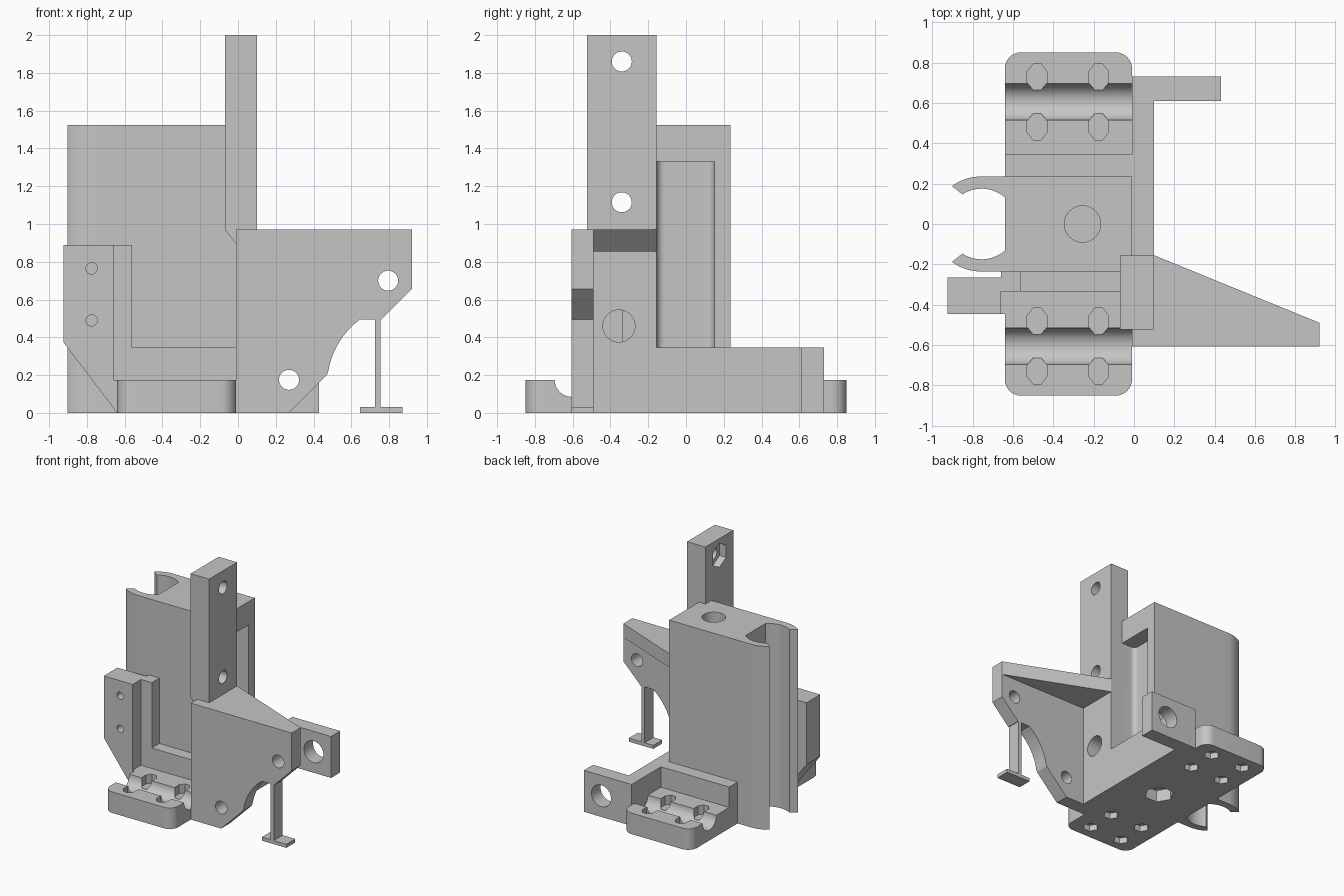
import bpy, bmesh, math
from mathutils import Vector

cube = bpy.data.objects.get("Cube")
if cube:
    bpy.data.objects.remove(cube, do_unlink=True)

grey = bpy.data.materials.new("light_grey")
grey.use_nodes = True
colour = (0.56, 0.56, 0.56, 1)
grey.diffuse_color = colour
grey.node_tree.nodes["Principled BSDF"].inputs["Base Color"].default_value = colour


def prism(name, pts, axis, lo, hi):
    """Extrude a closed 2D profile along an axis from lo to hi."""
    place = {"x": lambda p, h: (h, p[0], p[1]),
             "y": lambda p, h: (p[0], h, p[1]),
             "z": lambda p, h: (p[0], p[1], h)}[axis]
    bm = bmesh.new()
    face = bm.faces.new([bm.verts.new(place(p, lo)) for p in pts])
    ext = bmesh.ops.extrude_face_region(bm, geom=[face])
    shift = Vector(place((0, 0), hi - lo))
    bmesh.ops.translate(bm, vec=shift, verts=[g for g in ext["geom"] if isinstance(g, bmesh.types.BMVert)])
    bmesh.ops.recalc_face_normals(bm, faces=bm.faces)
    mesh = bpy.data.meshes.new(name)
    bm.to_mesh(mesh)
    bm.free()
    mesh.materials.append(grey)
    obj = bpy.data.objects.new(name, mesh)
    bpy.context.collection.objects.link(obj)
    return obj


def arc(cx, cy, r, a0, a1, n=12):
    return [(cx + r * math.cos(math.radians(a0 + (a1 - a0) * i / n)),
             cy + r * math.sin(math.radians(a0 + (a1 - a0) * i / n))) for i in range(n + 1)]


def ngon(cx, cy, r, n=32, turn=0, sx=1):
    return [(cx + sx * r * math.cos(turn + math.tau * i / n),
             cy + r * math.sin(turn + math.tau * i / n)) for i in range(n)]


def rect(x0, x1, y0, y1):
    return [(x0, y0), (x1, y0), (x1, y1), (x0, y1)]


def rounded(x0, x1, y0, y1, r):
    return (arc(x1 - r, y1 - r, r, 0, 90, 8) + arc(x0 + r, y1 - r, r, 90, 180, 8)
            + arc(x0 + r, y0 + r, r, 180, 270, 8) + arc(x1 - r, y0 + r, r, 270, 360, 8))


def cut(obj, pts, axis, lo, hi):
    """Subtract a prism from an object."""
    tool = prism("cutter", pts, axis, lo, hi)
    tool.hide_render = True
    mod = obj.modifiers.new("cut", "BOOLEAN")
    mod.operation = "DIFFERENCE"
    mod.solver = "EXACT"
    mod.object = tool
    bpy.context.view_layer.objects.active = obj
    bpy.ops.object.modifier_apply(modifier=mod.name)
    bpy.data.objects.remove(tool, do_unlink=True)


parts = []


def part(*args):
    obj = prism(*args)
    parts.append(obj)
    return obj


X0, X1 = -0.64, -0.01      # main body width

# Base flange with rod grooves, tie pockets and nut pockets
base = part("base_flange", rounded(X0, X1, -0.85, 0.85, 0.08), "z", 0, 0.175)
for s in (-1, 1):
    cut(base, ngon(s * 0.605, 0.175, 0.09, 48), "x", -0.8, 0.2)
    for x in (-0.48, -0.175):
        for y in (0.728, 0.482):
            cut(base, ngon(x, s * y, 0.07, 8, math.pi / 8, 0.76), "z", 0.1, 0.3)
            cut(base, ngon(x, s * y, 0.06, 6), "z", -0.1, 0.05)
cut(base, ngon(-0.255, 0, 0.115, 6), "z", -0.1, 0.1)

# Central block with a vertical bore and a rounded side recess
block = part("main_block", rect(X0, X1, -0.235, 0.235), "z", 0.175, 1.525)
cut(block, ngon(-0.255, 0, 0.09), "z", 0.3, 1.7)
cut(block, rounded(-0.14, 0.2, -0.155, 0.15, 0.04), "z", 0.345, 1.33)

# Steps in front of and behind the block
part("back_step", rect(X0, X1, 0.235, 0.345), "z", 0.175, 0.345)
part("front_step", rect(-0.56, X1, -0.335, -0.235), "z", 0.175, 0.345)

# Curved clip arms
arm = ([(X0, 0.235)] + arc(-0.76, 0, 0.235, 90, 127, 8)
       + arc(-0.755, 0, 0.175, 123, 49, 14))
for name, s in (("back_clip_arm", 1), ("front_clip_arm", -1)):
    part(name, [(x, s * y) for x, y in arm], "z", 0, 1.525)

# Side bracket with two screw holes
part("bracket_post", rect(-0.66, -0.56, -0.335, -0.235), "z", 0.175, 0.89)
bracket = part("side_bracket", [(-0.925, 0.375), (-0.64, 0), (-0.64, 0.175), (-0.66, 0.175),
                                (-0.66, 0.89), (-0.925, 0.89)], "y", -0.445, -0.265)
for z in (0.765, 0.49):
    cut(bracket, ngon(-0.775, z, 0.03, 20), "y", -0.6, -0.1)

# Side plate, tall at the front and low behind
side = part("side_plate", [(-0.49, 0), (0.61, 0), (0.61, 0.345), (-0.155, 0.345),
                           (-0.155, 0.97), (-0.49, 0.97)], "x", X1, 0.1)
cut(side, ngon(-0.355, 0.46, 0.085), "x", -0.2, 0.3)

# Rear tab with a large hole
tab = part("rear_tab", rect(X1, 0.43, 0, 0.345), "y", 0.61, 0.73)
cut(tab, ngon(0.27, 0.175, 0.09), "y", 0.5, 0.9)

# Front arm plate with two holes
front = part("front_arm", [(X1, 0), (0.27, 0), (0.47, 0.2)]
             + arc(0.9, 0.15, 0.428, 170, 126.5, 10)
             + [(0.76, 0.495), (0.92, 0.655), (0.92, 0.97), (X1, 0.97)], "y", -0.607, -0.49)
for x, z in ((0.27, 0.175), (0.795, 0.7)):
    cut(front, ngon(x, z, 0.053), "y", -0.8, -0.3)

# Triangular gusset joining the side plate and arm
part("gusset", [(0.1, -0.155), (0.1, -0.49), (0.92, -0.49)], "z", 0.855, 0.97)

# Support leg below the arm
part("support_leg", [(0.645, 0), (0.87, 0), (0.87, 0.03), (0.755, 0.03), (0.755, 0.495),
                     (0.725, 0.495), (0.725, 0.03), (0.645, 0.03)], "y", -0.607, -0.49)

# Upright with screw holes and hexagonal nut recesses
upright = part("upright", [(-0.07, 0.97), (X1, 0.895), (X1, 0.97), (0.1, 0.97), (0.1, 2), (-0.07, 2)],
               "y", -0.523, -0.155)
for z in (1.86, 1.115):
    cut(upright, ngon(-0.34, z, 0.053), "x", -0.3, 0.3)
    cut(upright, ngon(-0.34, z, 0.1, 6, math.pi / 6), "x", -0.3, -0.01)

# Smooth the curved walls, keep edges sharp
bpy.ops.object.select_all(action="DESELECT")
for obj in parts:
    obj.select_set(True)
bpy.context.view_layer.objects.active = parts[0]
bpy.ops.object.shade_smooth_by_angle(angle=math.radians(25))
